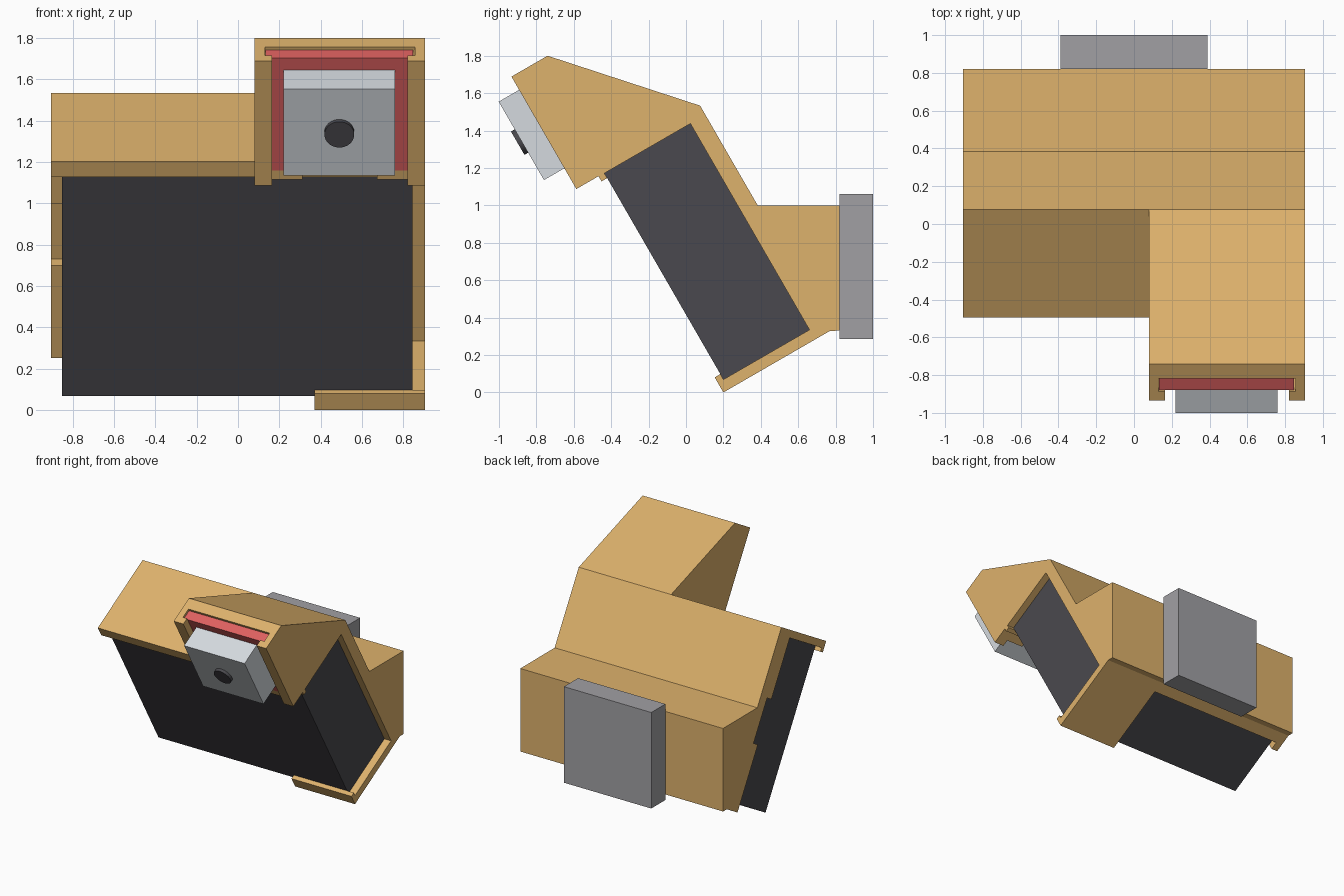
import bpy, bmesh, math
from mathutils import Matrix, Vector

cube = bpy.data.objects.get("Cube")
if cube:
    bpy.data.objects.remove(cube, do_unlink=True)

S, C = 0.5, math.sqrt(0.75)          # sine and cosine of the 30 degree lean


def material(name, rgb):
    col = [((c / 255 + 0.055) / 1.055) ** 2.4 for c in rgb] + [1.0]
    m = bpy.data.materials.new(name)
    m.use_nodes = True
    m.diffuse_color = col
    m.node_tree.nodes["Principled BSDF"].inputs["Base Color"].default_value = col
    return m


TAN = material("tan", (222, 178, 108))
CHARCOAL = material("charcoal", (74, 73, 78))
GREY = material("mid grey", (161, 160, 164))
SILVER = material("silver", (213, 218, 223))
RED = material("red", (223, 97, 96))


def tilt(n, u):
    """Leaning coordinates (depth, height) to y, z."""
    return (C * n - S * u, S * n + C * u)


def prism(name, profile, x0, x1, mat):
    """Extrude a y-z profile from x0 to x1."""
    bm = bmesh.new()
    face = bm.faces.new([bm.verts.new((x0, y, z)) for y, z in profile])
    ext = bmesh.ops.extrude_face_region(bm, geom=[face])
    verts = [g for g in ext["geom"] if isinstance(g, bmesh.types.BMVert)]
    bmesh.ops.translate(bm, verts=verts, vec=(x1 - x0, 0, 0))
    bmesh.ops.recalc_face_normals(bm, faces=bm.faces)
    me = bpy.data.meshes.new(name)
    bm.to_mesh(me)
    bm.free()
    me.materials.append(mat)
    ob = bpy.data.objects.new(name, me)
    bpy.context.collection.objects.link(ob)
    return ob


def leaning_box(name, x, n, u, mat):
    corners = [(n[0], u[0]), (n[1], u[0]), (n[1], u[1]), (n[0], u[1])]
    return prism(name, [tilt(*c) for c in corners], x[0], x[1], mat)


HALF = 0.905
# Key depths and heights in the leaning frame
LIP, FRONT, BACK, REAR = 0.173, 0.208, 0.739, 0.832
BASE, BOTTOM, TOP, ROOF = -0.10, -0.04, 1.233, 1.29

# Back plate, rear wedge and top shelf with its lip
prism("cradle_body", [
    tilt(BACK, BASE), tilt(REAR, BASE), (0.82, 0.33), (0.82, 1.0),
    tilt(REAR, 0.675), tilt(REAR, ROOF), tilt(LIP, ROOF), tilt(LIP, 1.203),
    tilt(FRONT, 1.203), tilt(FRONT, TOP), tilt(BACK, TOP)], -HALF, HALF, TAN)

# Bottom corner tray with lip
prism("bottom_tray", [tilt(*p) for p in (
    (LIP, BASE), (BACK, BASE), (BACK, BOTTOM), (FRONT, BOTTOM),
    (FRONT, -0.007), (LIP, -0.007))], 0.37, HALF, TAN)

# Low side wall, split by a gap
for part, span in (("lower", (BASE, 0.418)), ("upper", (0.764, TOP))):
    leaning_box("side_wall_" + part, (-HALF, -0.85), (0.676, BACK), span, TAN)

# Held slab and rear mounting plate
leaning_box("slab", (-0.85, 0.845), (FRONT, BACK), (BOTTOM, TOP), CHARCOAL)
prism("mounting_plate", [(0.82, 0.285), (1.0, 0.285), (1.0, 1.06), (0.82, 1.06)],
      -0.39, 0.39, GREY)

# Tower core with sloping back
prism("tower_core", [tilt(*p) for p in (
    (0.17, 1.235), (0.17, 1.929), (0.259, 1.929), (REAR, ROOF), (REAR, 1.235))],
    0.08, HALF, TAN)

# Slotted tower sides, mirrored about the tower centre
MID = 0.4925
for side, s in (("right", -1), ("left", 1)):
    def span(a, b):
        return sorted((MID + s * a, MID + s * b))
    leaning_box(side + "_cheek", span(0.3625, 0.4125), (0.036, 0.17), (1.235, 1.929), TAN)
    leaning_box(side + "_rail", span(0.3275, 0.3625), (0.036, 0.09), (1.235, 1.929), TAN)
    leaning_box(side + "_slot_floor", span(0.18, 0.3625), (0.09, 0.17), (1.235, 1.287), TAN)

# Sliding panel with the sensor block
leaning_box("sliding_panel", (0.133, 0.847), (0.09, 0.166), (1.287, 1.915), RED)
leaning_box("sensor_block", (0.22, 0.76), (-0.09, 0.09), (1.363, 1.847), SILVER)

# Round lens
y, z = tilt(-0.1, 1.604)
bpy.ops.mesh.primitive_cylinder_add(
    vertices=32, radius=0.072, depth=0.026, location=(0.49, y, z),
    rotation=(math.radians(120), 0, 0))
lens = bpy.context.object
lens.name = "lens"
lens.data.materials.append(CHARCOAL)
bpy.ops.object.shade_smooth_by_angle()
